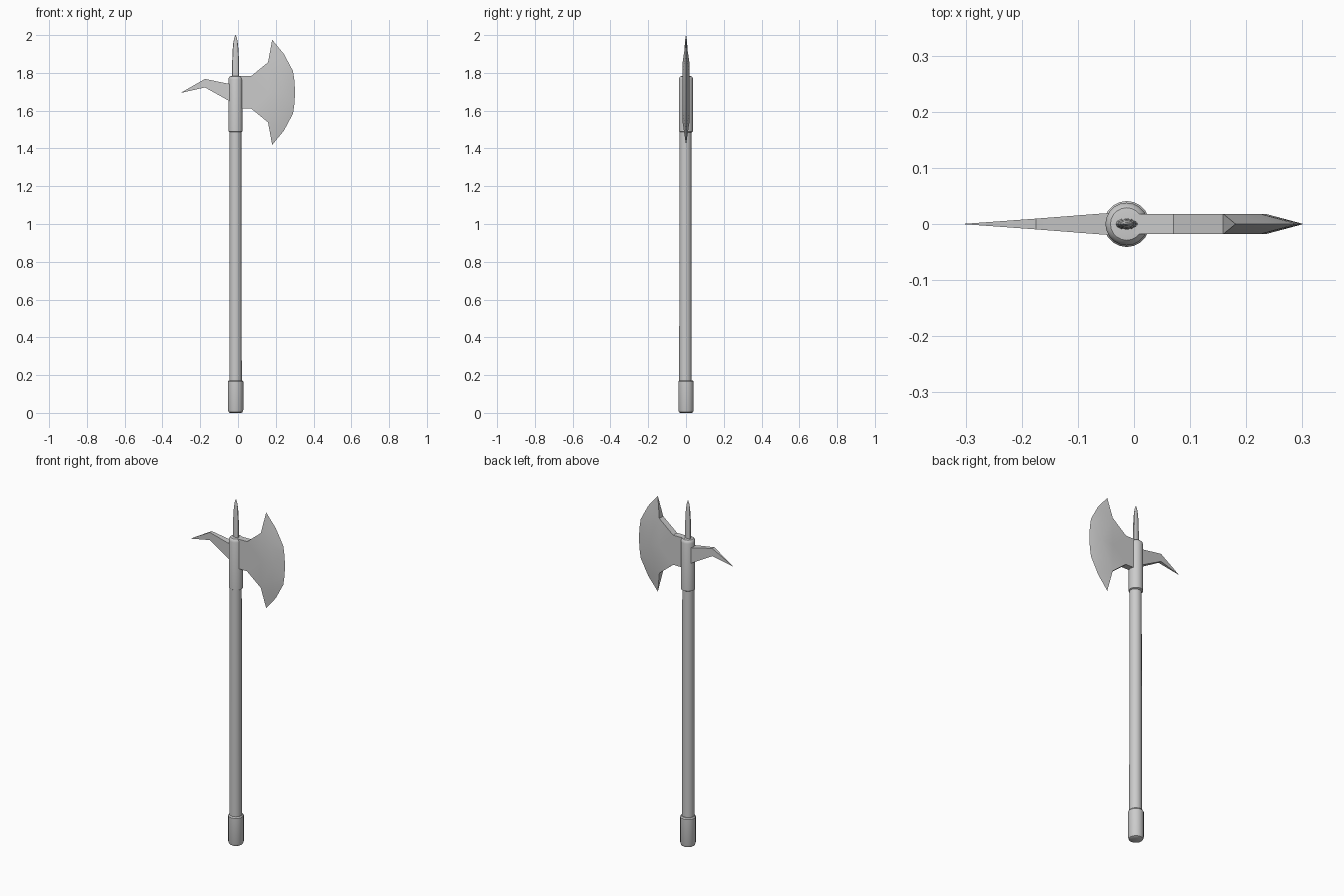
import bpy, bmesh, math

if "Cube" in bpy.data.objects:
    bpy.data.objects.remove(bpy.data.objects["Cube"])

CX = -0.013    # shaft axis
ZM = 1.697     # mid height of the blade
T = 0.018      # half thickness of the blade


def finish(name, bm, angle=35):
    bmesh.ops.remove_doubles(bm, verts=bm.verts, dist=1e-5)
    bmesh.ops.recalc_face_normals(bm, faces=bm.faces)
    me = bpy.data.meshes.new(name)
    bm.to_mesh(me)
    bm.free()
    ob = bpy.data.objects.new(name, me)
    bpy.context.collection.objects.link(ob)
    bpy.context.view_layer.objects.active = ob
    for o in bpy.context.selected_objects:
        o.select_set(False)
    ob.select_set(True)
    bpy.ops.object.shade_smooth_by_angle(angle=math.radians(angle))
    return ob


def loft(name, rings, angle=35):
    """Skin a list of equally long point rings and cap both ends."""
    bm = bmesh.new()
    vs = [[bm.verts.new(p) for p in ring] for ring in rings]
    n = len(rings[0])
    for a, b in zip(vs, vs[1:]):
        for i in range(n):
            j = (i + 1) % n
            bm.faces.new((a[i], a[j], b[j], b[i]))
    bm.faces.new(vs[0][::-1])
    bm.faces.new(vs[-1])
    return finish(name, bm, angle)


def lathe(name, profile, n=20, cy=0.0, flat=1.0, angle=35):
    """Turn (radius, z) pairs about the shaft axis; flat squashes y."""
    ring = lambda r, z: [(CX + r * math.cos(2 * math.pi * i / n),
                          cy + flat * r * math.sin(2 * math.pi * i / n), z)
                         for i in range(n)]
    return loft(name, [ring(r, z) for r, z in profile], angle)


# turned parts
lathe("shaft", [(0.033, 0.05), (0.032, 1.6)], cy=-0.003)
lathe("pommel", [(0.030, 0.0), (0.037, 0.004), (0.041, 0.016),
                 (0.041, 0.165), (0.036, 0.172), (0.028, 0.172)])
lathe("collar", [(0.030, 1.485), (0.038, 1.49), (0.038, 1.765),
                 (0.035, 1.776), (0.029, 1.782), (0.020, 1.783)])

# flattened top spike
lathe("top_spike", [(0.021, 1.74), (0.019, 1.80), (0.0165, 1.91),
                    (0.0125, 1.955), (0.007, 1.985), (0.0008, 2.0)],
      n=12, flat=0.5)

# back beak: rectangular sections (x, half width, bottom, top)
sections = [(-0.013, 0.021, 1.63, 1.736), (-0.053, 0.019, 1.655, 1.743),
            (-0.175, 0.0095, 1.723, 1.768), (-0.302, 0.0004, 1.694, 1.695)]
loft("beak", [[(x, -w, b), (x, w, b), (x, w, t), (x, -w, t)]
              for x, w, b, t in sections], 20)

# axe blade: one upper front quarter, mirrored to four quarters
P = {  # x, height above middle, half thickness
    "c0": (0.0, 0.086, T), "c1": (0.07, 0.086, T), "c2": (0.159, 0.159, T),
    "ridge": (0.225, 0.105, T), "tip": (0.181, 0.278, 0),
    "e1": (0.243, 0.203, 0), "e2": (0.291, 0.113, 0),
    "e25": (0.299, 0.06, 0), "e3": (0.302, 0, 0),
    "m0": (0.0, 0, T), "m1": (0.07, 0, T), "m2": (0.159, 0, T),
    "m3": (0.235, 0, T)}
side = ["c0 c1 m1 m0", "c1 c2 m2 m1", "c2 ridge m3 m2", "c2 tip e1",
        "c2 e1 ridge", "ridge e1 e2", "ridge e2 e25", "ridge e25 m3",
        "m3 e25 e3"]
bm = bmesh.new()
pt = lambda k, sy, sz: bm.verts.new((P[k][0], sy * P[k][2], ZM + sz * P[k][1]))
for sz in (1, -1):
    for sy in (1, -1):
        for f in side:
            bm.faces.new([pt(k, sy, sz) for k in f.split()])
    # rim joining the two sides
    for a, b in (("c0", "c1"), ("c1", "c2")):
        bm.faces.new([pt(a, 1, sz), pt(b, 1, sz), pt(b, -1, sz), pt(a, -1, sz)])
    bm.faces.new([pt("c2", 1, sz), pt("tip", 1, sz), pt("c2", -1, sz)])
    # inner end, hidden in the collar
    bm.faces.new([pt("c0", 1, sz), pt("c0", -1, sz), pt("m0", -1, sz), pt("m0", 1, sz)])
finish("axe_blade", bm, 30)
